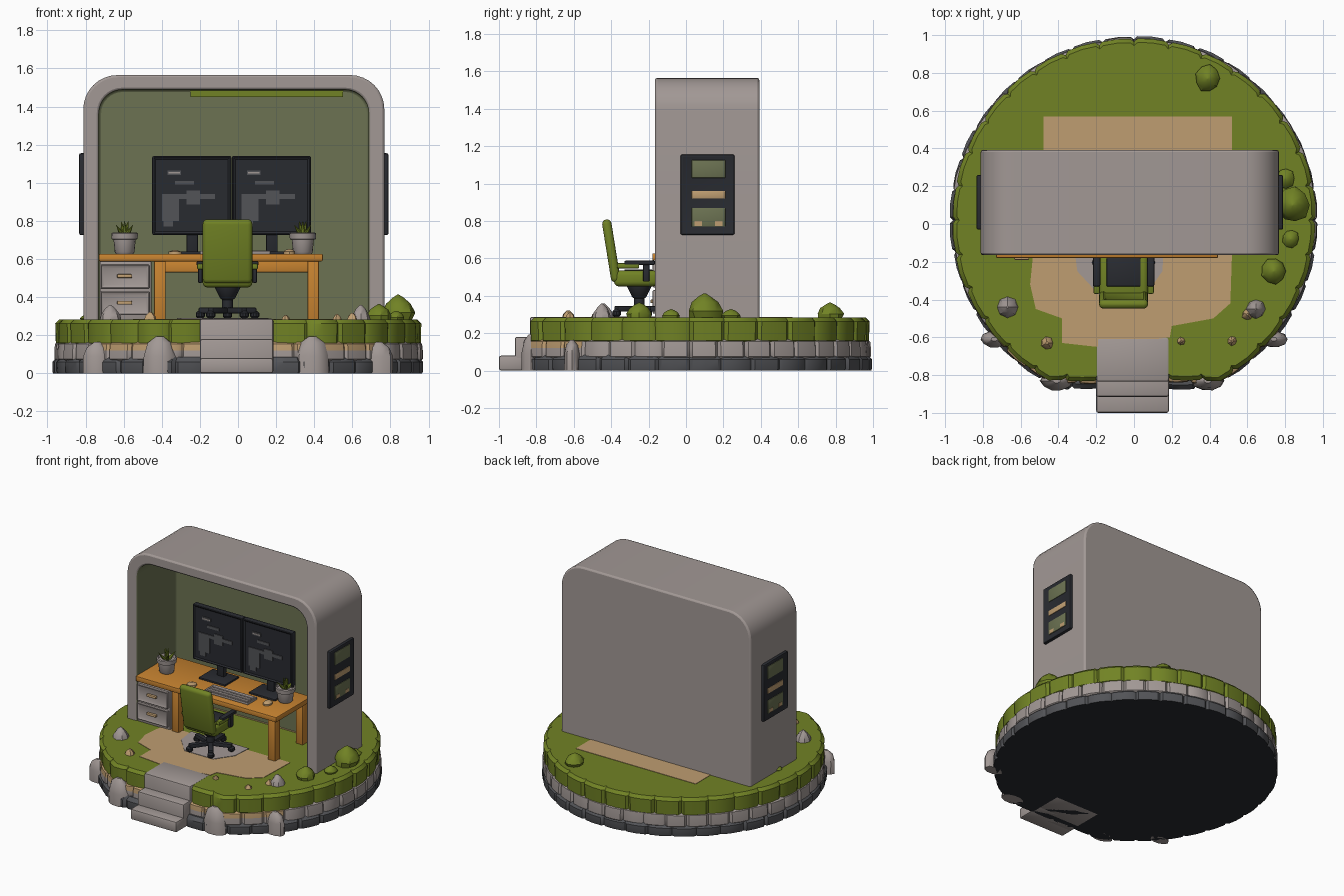
import bpy, bmesh, math, random
from math import sin, cos, pi
from mathutils import Vector, Matrix

if "Cube" in bpy.data.objects:
    bpy.data.objects.remove(bpy.data.objects["Cube"])

random.seed(4)

def material(name, r, g, b):
    m = bpy.data.materials.new(name)
    m.diffuse_color = (r, g, b, 1)
    m.use_nodes = True
    m.node_tree.nodes["Principled BSDF"].inputs["Base Color"].default_value = m.diffuse_color
    return m

GRASS = material("moss green", 0.165, 0.225, 0.018)
STONE = material("warm grey", 0.36, 0.315, 0.30)
DARK = material("charcoal", 0.022, 0.024, 0.030)
SLATE = material("slate grey", 0.085, 0.087, 0.095)
SAND = material("sand tan", 0.52, 0.34, 0.165)
WOOD = material("orange wood", 0.58, 0.23, 0.03)
OLIVE = material("dull olive", 0.15, 0.17, 0.085)

def finish(name, bm, *mats):
    bmesh.ops.recalc_face_normals(bm, faces=bm.faces)
    me = bpy.data.meshes.new(name)
    bm.to_mesh(me)
    bm.free()
    for m in mats:
        me.materials.append(m)
    ob = bpy.data.objects.new(name, me)
    bpy.context.collection.objects.link(ob)
    return ob

def box(name, x, y, z, mat, bevel=0.008, seg=2, inset=None, rot=None):
    """Bevelled box from (min,max) spans; inset = (direction, border, push)."""
    bm = bmesh.new()
    bmesh.ops.create_cube(bm, size=1)
    bmesh.ops.scale(bm, vec=(x[1] - x[0], y[1] - y[0], z[1] - z[0]), verts=bm.verts)
    if bevel:
        bmesh.ops.bevel(bm, geom=bm.edges[:], offset=bevel, segments=seg, profile=0.5, affect='EDGES')
    if inset:
        d = Vector(inset[0])
        bm.normal_update()
        f = max((f for f in bm.faces if f.normal.dot(d) > 0.99), key=lambda f: f.calc_area())
        bmesh.ops.inset_region(bm, faces=[f], thickness=inset[1])
        bmesh.ops.translate(bm, vec=d * inset[2], verts=f.verts)
    if rot:
        bmesh.ops.rotate(bm, matrix=Matrix.Rotation(rot[0], 3, rot[1]), verts=bm.verts)
    bmesh.ops.translate(bm, vec=[(a[0] + a[1]) / 2 for a in (x, y, z)], verts=bm.verts)
    return finish(name, bm, mat)

def lathe(name, pts, at, mat, n=16, sy=1.0, jitter=0.0, tilt=None):
    """Surface of revolution through (radius, height) points, capped at both ends."""
    bm = bmesh.new()
    rings = []
    for r, z in pts:
        k = [1 + random.uniform(-jitter, jitter) for _ in range(n)]
        rings.append([bm.verts.new((r * k[i] * cos(2 * pi * i / n), sy * r * k[i] * sin(2 * pi * i / n), z))
                      for i in range(n)])
    for a, b in zip(rings, rings[1:]):
        for i in range(n):
            bm.faces.new((a[i], a[(i + 1) % n], b[(i + 1) % n], b[i]))
    bm.faces.new(rings[0])
    bm.faces.new(rings[-1])
    if tilt:
        bmesh.ops.rotate(bm, matrix=Matrix.Rotation(tilt[0], 3, (-sin(tilt[1]), cos(tilt[1]), 0)), verts=bm.verts)
    bmesh.ops.translate(bm, vec=at, verts=bm.verts)
    return finish(name, bm, mat)

def plate(name, pts, z0, z1, mat):
    bm = bmesh.new()
    f = bm.faces.new([bm.verts.new((x, y, z0)) for x, y in pts])
    g = bmesh.ops.extrude_face_region(bm, geom=[f])["geom"]
    bmesh.ops.translate(bm, vec=(0, 0, z1 - z0), verts=[v for v in g if isinstance(v, bmesh.types.BMVert)])
    return finish(name, bm, mat)

def ring(name, n, radius, rows, ymin, mats, jitter, rule):
    """Round layer divided into blocks by seams, flattened at the front."""
    bm = bmesh.new()
    w = 2 * pi / n
    polar = []
    for i in range(n):
        j = random.uniform(-jitter, jitter)
        polar += [(i * w, -0.014), ((i + .1) * w, j), ((i + .5) * w, j + .003), ((i + .9) * w, j)]
    loops = [[bm.verts.new(((radius + d + dr) * cos(a), max(0.02 + (radius + d + dr) * sin(a), ymin - d - dr), z))
              for a, d in polar] for dr, z in rows]
    m = len(polar)
    for a, b in zip(loops, loops[1:]):
        for i in range(m):
            f = bm.faces.new((a[i], a[(i + 1) % m], b[(i + 1) % m], b[i]))
            f.material_index = rule(f.calc_center_median())
    bm.faces.new(loops[-1])
    bm.faces.new(loops[0]).material_index = len(mats) - 1
    return finish(name, bm, *mats)

# Round island: slate footing, stone course with sandy front, grass top
ring("slate_footing", 36, 0.968, [(0, 0), (0.004, 0.01), (0.004, 0.06), (-0.02, 0.085)], -0.87,
     [SLATE, DARK], 0.004, lambda c: 0)
ring("stone_course", 40, 0.965, [(-.01, .065), (0, .075), (0, .12), (-.004, .155), (-.03, .17)], -0.84,
     [STONE, SAND], 0.006, lambda c: int(c.y < -0.55 and c.z > 0.12))
ring("grass_top", 32, 0.957, [(-.02, .15), (0, .16), (0.003, .262), (-.018, .283)], -0.825,
     [GRASS], 0.003, lambda c: 0)
for i, (x, y, s) in enumerate([(-.41, -.83, 1), (.39, -.83, 1), (-.74, -.61, .85), (.74, -.61, .85)]):
    lathe(f"boulder_{i}", [(.085 * s, 0), (.085 * s, .09), (.062 * s, .16 * s), (.02 * s, .192 * s)],
          (x, y, 0), STONE, 10, .6, .05)

# Stairs
for i, (y, top) in enumerate([((-1.0, -.86), .08), ((-.915, -.78), .18), ((-.835, -.6), .287)]):
    box(f"step_{i}", (-.2, .185), y, (0, top), STONE, .012)

# Ground patches
plate("sand_path", [(-.53, -.12), (-.55, -.32), (-.52, -.45), (-.38, -.5), (-.38, -.63), (-.2, -.65), (.19, -.6),
                    (.2, -.54), (.42, -.5), (.51, -.42), (.52, -.12)], .28, .286, SAND)
plate("floor_mat", [(-.32, -.1), (-.3, -.25), (-.18, -.38), (.06, -.38), (.15, -.25), (.16, -.1)], .28, .289, STONE)
plate("back_sand", [(-.48, .3), (.52, .3), (.52, .57), (-.48, .57)], .28, .286, SAND)

# Arched booth shell with olive inside
def arch(bm, x0, x1, top, r, y):
    pts = [(x0, .26)]
    pts += [(x0 + r - r * cos(t * pi / 16), top - r + r * sin(t * pi / 16)) for t in range(9)]
    pts += [(x1 - r + r * sin(t * pi / 16), top - r + r * cos(t * pi / 16)) for t in range(9)]
    pts.append((x1, .26))
    return [bm.verts.new((x, y, z)) for x, z in pts]

bm = bmesh.new()
out_f = arch(bm, -.812, .768, 1.565, .18, -.165)
out_b = arch(bm, -.812, .768, 1.565, .18, .392)
in_f = arch(bm, -.73, .686, 1.488, .125, -.165)
in_b = arch(bm, -.73, .686, 1.488, .125, .31)
for a, b, mi in [(out_f, out_b, 0), (out_f, in_f, 0), (in_f, in_b, 1)]:
    for i in range(len(a) - 1):
        bm.faces.new((a[i], a[i + 1], b[i + 1], b[i])).material_index = mi
bm.faces.new(out_b)
bm.faces.new(in_b).material_index = 1
shell = finish("booth_shell", bm, STONE, OLIVE)
bev = shell.modifiers.new("soft_edges", 'BEVEL')
bev.width, bev.segments, bev.limit_method, bev.angle_limit = .012, 2, 'ANGLE', 1.0
box("ceiling_moss", (-.25, .55), (.302, .312), (1.45, 1.485), GRASS, 0)

# Side panels with three windows each
for side, xw in ((-1, -.812), (1, .768)):
    tag = "left" if side < 0 else "right"
    xs = sorted((xw - side * .01, xw + side * .022))
    box(f"{tag}_panel", xs, (-.03, .26), (.725, 1.155), DARK, .01, 2, ((side, 0, 0), .025, -.006))
    wx = sorted((xw + side * .012, xw + side * .02))
    for n, z, mat in (("upper", (1.03, 1.125), OLIVE), ("middle", (.92, .96), SAND), ("lower", (.77, .87), OLIVE)):
        box(f"{tag}_{n}_window", wx, (.03, .21), z, mat, .003)
    for y in (.045, .155):
        box(f"{tag}_window_detail", sorted((xw + side * .014, xw + side * .022)), (y, y + .04), (.772, .8), SAND, 0)

# Desk
box("desk_top", (-.73, .445), (-.18, .24), (.588, .627), WOOD, .006)
for x in (-.41, .395):
    for y in (-.135, .195):
        box("desk_leg", (x - .03, x + .03), (y - .03, y + .03), (.27, .6), WOOD, .005)
box("desk_rail", (-.4, .4), (.18, .21), (.53, .59), WOOD, .004)
box("drawer_cabinet", (-.725, -.455), (-.16, .22), (.275, .59), STONE, .006)
for z in (.305, .445):
    box("drawer_front", (-.72, -.465), (-.178, -.155), (z, z + .125), STONE, .005, 2, ((0, -1, 0), .02, -.008))
    box("drawer_handle", (-.635, -.555), (-.19, -.168), (z + .055, z + .075), SAND, .006)

# Monitors with code lines
for x in (-.45, -.032):
    box("monitor", (x, x + .415), (.1, .145), (.725, 1.14), DARK, .008, 2, ((0, -1, 0), .014, -.007))
    for a, b, z0, z1 in ((.08, .15, 1.04, 1.065), (.05, .33, .915, .94), (.18, .25, .885, .96),
                         (.05, .14, .80, .915), (.06, .11, .77, .80), (.12, .22, .99, 1.01)):
        box("code_line", (x + a, x + b), (.101, .109), (z0, z1), SLATE, 0)
    box("code_highlight", (x + .085, x + .145), (.099, .107), (1.048, 1.056), STONE, 0)
    c = x + .21
    box("monitor_stem", (c - .03, c + .03), (.13, .165), (.63, .85), DARK, .006)
    box("monitor_foot", (c - .11, c + .11), (.03, .2), (.625, .64), DARK, .005)

# Keyboard, mouse, notes
box("keyboard", (-.2, .17), (-.125, -.01), (.625, .643), STONE, .005, 2, ((0, 0, 1), .01, -.004))
for i in range(3):
    box("key_row", (-.185, .155), (-.11 + i * .031, -.086 + i * .031), (.635, .645), STONE, .002, 1)
lathe("mouse", [(.03, 0), (.03, .012), (.02, .022), (.005, .026)], (.27, -.03, .626), SAND, 12, 1.3)
lathe("paper_weight", [(.035, 0), (.034, .012), (.01, .02)], (-.33, -.08, .626), SAND, 12)

# Potted plants
for x, y in ((-.595, .0), (.34, .08)):
    lathe("plant_pot", [(.045, 0), (.052, .01), (.058, .075), (.068, .078), (.07, .108), (.062, .113), (.056, .095)],
          (x, y, .626), STONE, 18)
    for i in range(9):
        lathe("leaf", [(.007, 0), (.014, .035), (.001, .095)], (x, y, .705), GRASS, 6, .6,
              tilt=(.2 + .5 * (i % 2) if i else 0, i * 2 * pi / 8))

# Office chair
cx, cy = -.055, -.25
box("chair_back", (cx - .13, cx + .13), (-.425, -.375), (.47, .81), GRASS, .024, 3, ((0, 1, 0), .02, -.008), (.16, 'X'))
box("seat", (cx - .13, cx + .13), (-.385, -.15), (.45, .535), GRASS, .025, 3)
box("seat_pad", (cx - .09, cx + .09), (-.33, -.18), (.53, .54), DARK, .004)
for s in (-1, 1):
    ax = cx + s * .143
    box("arm_rest", (ax - .02, ax + .02), (-.33, -.165), (.565, .588), DARK, .008)
    box("arm_pad", (ax - .017, ax + .017), (-.37, -.25), (.545, .575), GRASS, .008)
    box("arm_post", (ax - .012, ax + .012), (-.23, -.195), (.475, .575), DARK, .006)
lathe("chair_column", [(.028, 0), (.028, .07), (.04, .08), (.07, .14), (.07, .16)], (cx, cy, .315), DARK, 14)
for i in range(5):
    a = pi / 2 + i * 2 * pi / 5
    mx, my = cx + .075 * cos(a), cy + .075 * sin(a)
    box("chair_foot", (mx - .08, mx + .08), (my - .018, my + .018), (.315, .345), DARK, .006, 2, None, (a, 'Z'))
    lathe("caster", [(.012, 0), (.024, .012), (.024, .03), (.012, .042)],
          (cx + .15 * cos(a), cy + .15 * sin(a), .286), DARK, 10)

# Bushes, rocks and pebbles
for x, y, r, h in ((.84, .1, .085, .135), (.74, -.25, .065, .085), (.39, .77, .065, .085),
                   (.83, -.08, .045, .05), (.8, .24, .05, .05), (-.8, .05, .03, .03)):
    lathe("bush", [(r * .9, 0), (r, h * .3), (r * .75, h * .65), (r * .35, h * .88), (r * .05, h)],
          (x, y, .278), GRASS, 9, 1.1, .08)
for x, y, r, h in ((-.67, -.44, .055, .08), (.645, -.45, .05, .08)):
    lathe("rock", [(r, 0), (r * .9, h * .35), (r * .5, h * .75), (r * .1, h)], (x, y, .278), STONE, 8, 1, .08)
for x, y, r in ((-.46, -.63, .035), (.25, -.62, .022), (.52, -.62, .025), (.6, -.48, .03)):
    lathe("pebble", [(r, 0), (r * .8, r * .6), (r * .2, r * 1.2)], (x, y, .28), SAND, 7, 1, .1)

# Soft shading, keeping sharp edges
bpy.ops.object.select_all(action='SELECT')
bpy.context.view_layer.objects.active = shell
bpy.ops.object.shade_smooth_by_angle(angle=math.radians(35))
